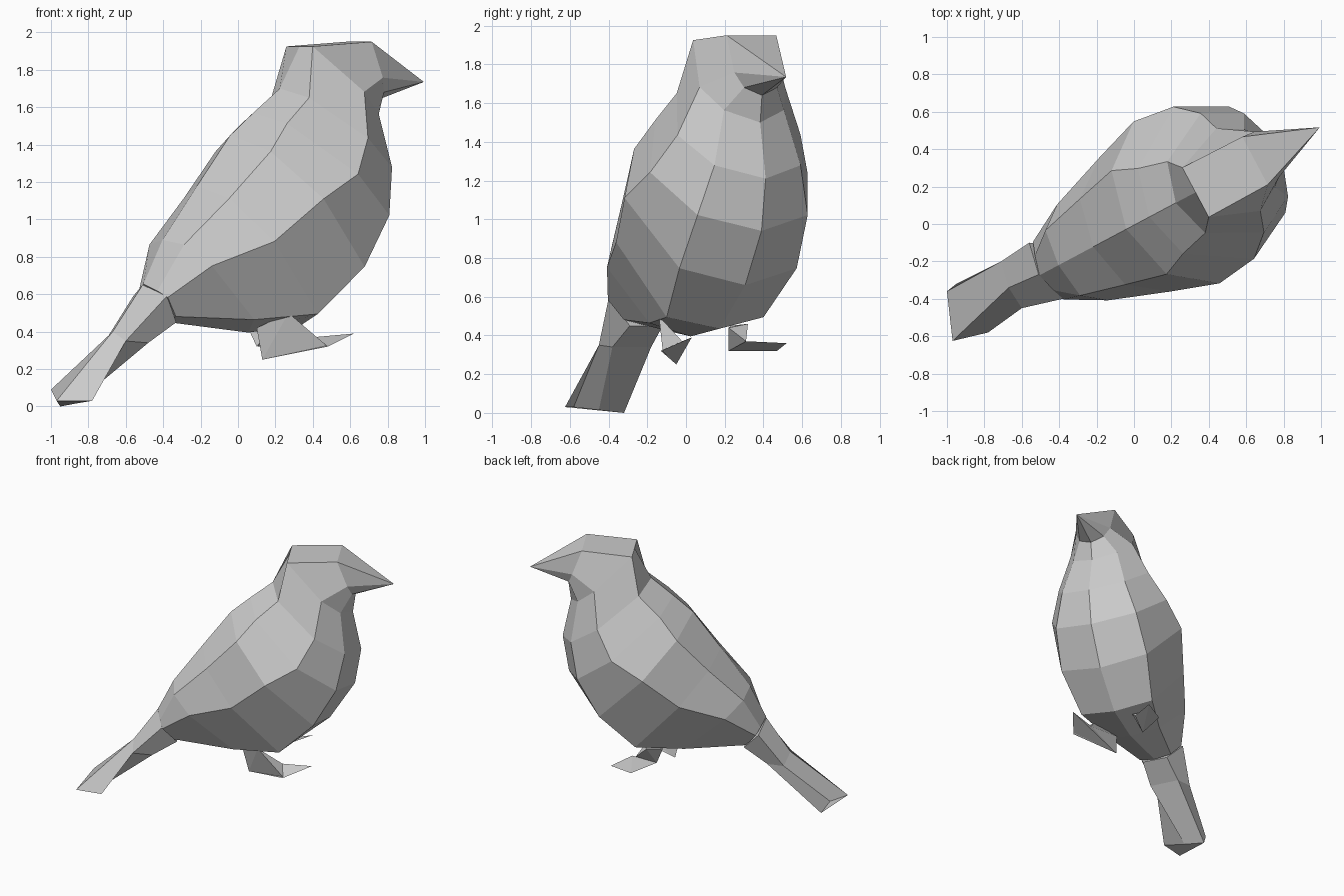
import bpy, bmesh
from math import radians, cos, sin

if "Cube" in bpy.data.objects:
    bpy.data.objects.remove(bpy.data.objects["Cube"])

C, S = cos(radians(28)), sin(radians(28))   # the bird faces 28 degrees off the x axis


def world(u, v, z):
    return (C * u - S * v, S * u + C * v, z)


def finish(bm, name):
    bmesh.ops.recalc_face_normals(bm, faces=bm.faces)
    me = bpy.data.meshes.new(name)
    bm.to_mesh(me)
    bm.free()
    ob = bpy.data.objects.new(name, me)
    bpy.context.collection.objects.link(ob)
    return ob


def loft(name, rings, tip=None):
    bm = bmesh.new()
    loops = [[bm.verts.new(p) for p in r] for r in rings]
    n = len(loops[0])
    for a, b in zip(loops, loops[1:]):
        for i in range(n):
            j = (i + 1) % n
            bm.faces.new((a[i], a[j], b[j], b[i]))
    bm.faces.new(loops[0])
    if tip:
        t = bm.verts.new(tip)
        for i in range(n):
            bm.faces.new((loops[-1][i], loops[-1][(i + 1) % n], t))
    else:
        bm.faces.new(loops[-1])
    return finish(bm, name)


def hull(name, pts):
    bm = bmesh.new()
    for p in pts:
        bm.verts.new(p)
    bmesh.ops.convex_hull(bm, input=bm.verts)
    return finish(bm, name)


def section(ut, zt, ub, zb, w, f, e, k, g):
    """Symmetric 8-sided slice from back point to belly point."""
    half = [(0, 0), (e, k), (f, 1), (g, 0.70), (1, 0)]
    full = half + [(t, -s) for t, s in half[3:0:-1]]
    return [world(ut + (ub - ut) * t, s * w - 0.005, zt + (zb - zt) * t)
            for t, s in full]


# Body, head and beak:
# back u,z / belly u,z / half width / widest at / shoulder drop, width / belly corner
slices = [
    (-.575, .655, -.42, .45, .175, .35, .18, .60, .85),
    (-.46, .89, .06, .395, .29, .28, .05, .68, .86),
    (-.25, 1.18, .38, .435, .405, .40, .09, .64, .92),
    (-.05, 1.45, .66, .66, .49, .43, .11, .64, .89),
    (.09, 1.57, .84, .94, .46, .52, .09, .56, .87),
    (.25, 1.70, .885, 1.21, .36, .54, .10, .60, .86),
    (.37, 1.925, .825, 1.50, .25, .57, .0, .60, .85),
    (.73, 1.95, .845, 1.64, .138, .62, .0, 1.05, .87),
]
loft("body", [section(*s) for s in slices], tip=world(1.12, -.01, 1.735))

# Tail: five-sided tube with a skewed end
loft("tail", [
    [(-1, -.36, .09), (-.97, -.625, .03), (-.78, -.58, .03), (-.87, -.45, .015), (-.95, -.32, 0)],
    [(-.71, -.20, .35), (-.67, -.34, .40), (-.60, -.45, .35), (-.48, -.38, .34), (-.58, -.18, .34)],
    [(-.56, -.10, .59), (-.51, -.27, .65), (-.38, -.40, .59), (-.33, -.29, .45), (-.42, -.12, .45)],
])

# Legs and feet
hull("right_leg", [(.27, -.14, .50), (.10, -.08, .42), (.13, -.05, .25),
                   (.48, -.12, .32), (.40, -.02, .37)])
hull("right_foot", [(.13, -.05, .25), (.48, -.13, .32), (.62, .03, .39),
                    (.40, -.02, .37)])
hull("left_leg", [(.04, .23, .45), (.12, .32, .46), (.20, .22, .44),
                  (.10, .22, .32), (.22, .31, .37)])
hull("left_foot", [(.10, .22, .32), (.15, .47, .32), (.29, .52, .36),
                   (.25, .31, .37)])
